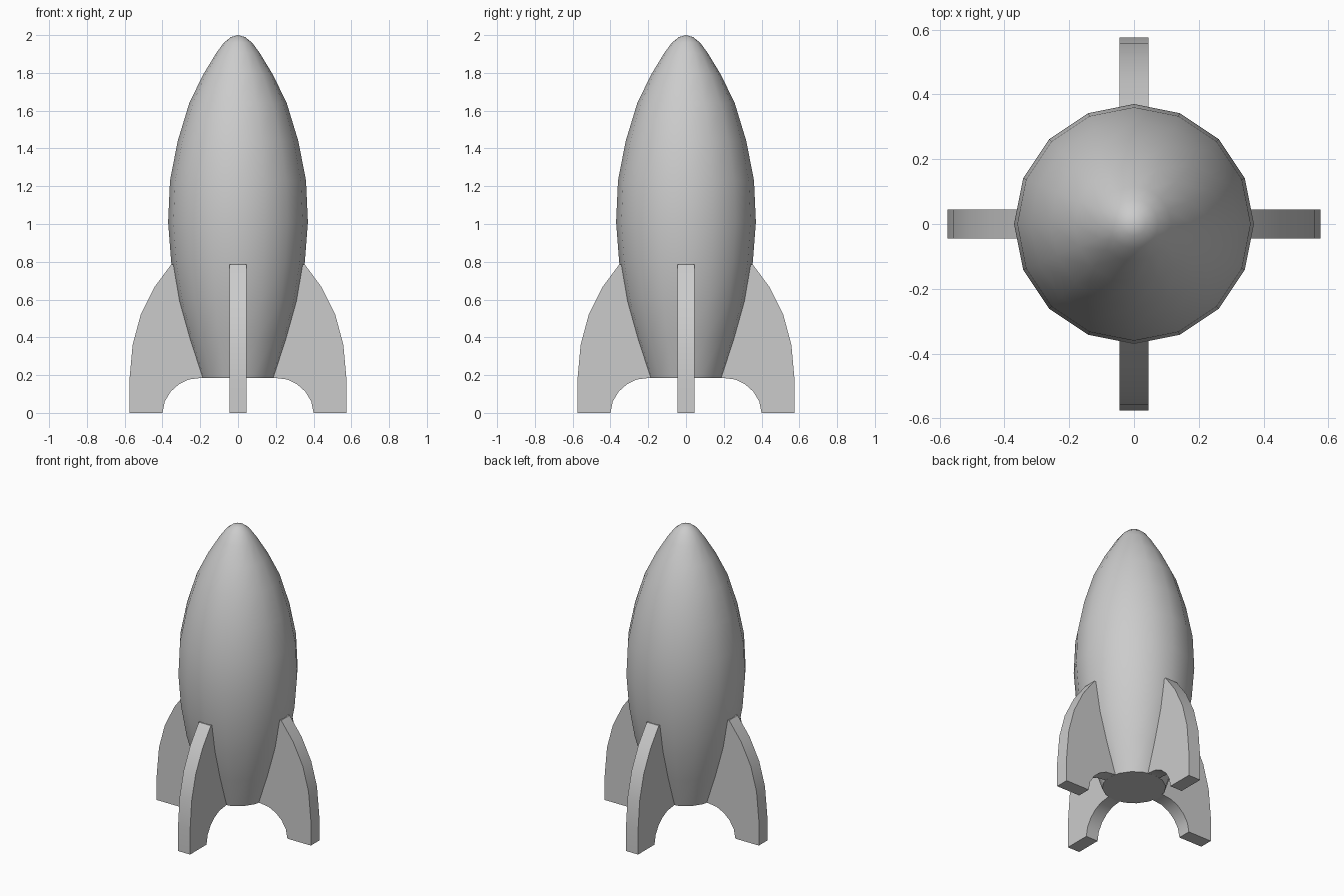
import bpy, bmesh, math
from mathutils import Matrix

if "Cube" in bpy.data.objects:
    bpy.data.objects.remove(bpy.data.objects["Cube"])


def finish(bm, name):
    bmesh.ops.recalc_face_normals(bm, faces=bm.faces[:])
    mesh = bpy.data.meshes.new(name)
    bm.to_mesh(mesh)
    bm.free()
    obj = bpy.data.objects.new(name, mesh)
    bpy.context.collection.objects.link(obj)
    bpy.ops.object.select_all(action='DESELECT')
    obj.select_set(True)
    bpy.context.view_layer.objects.active = obj
    bpy.ops.object.shade_smooth_by_angle(angle=math.radians(35))
    return obj


# Hull: 16-sided turned profile (radius, height), flat base and rounded nose
SIDES = 16
profile = [(0.195, 0.185), (0.262, 0.39), (0.318, 0.59), (0.354, 0.80),
           (0.37, 1.01), (0.36, 1.23), (0.319, 1.44), (0.258, 1.64),
           (0.185, 1.79), (0.115, 1.905), (0.075, 1.96), (0.037, 1.99)]
bm = bmesh.new()
rings = []
for r, z in profile:
    rings.append([bm.verts.new((r * math.cos(2 * math.pi * i / SIDES),
                                r * math.sin(2 * math.pi * i / SIDES), z))
                  for i in range(SIDES)])
for low, high in zip(rings, rings[1:]):
    for i in range(SIDES):
        j = (i + 1) % SIDES
        bm.faces.new((low[i], low[j], high[j], high[i]))
tip = bm.verts.new((0, 0, 2.0))
for i in range(SIDES):
    bm.faces.new((rings[-1][i], rings[-1][(i + 1) % SIDES], tip))
bm.faces.new(rings[0][::-1])
finish(bm, "hull")

# Fins: one curved outline, extruded and repeated round the hull
outline = [(0.335, 0.785), (0.354, 0.785), (0.443, 0.665), (0.515, 0.52),
           (0.558, 0.36), (0.575, 0.17), (0.575, 0.0), (0.40, 0.0),
           (0.388, 0.06), (0.357, 0.112), (0.312, 0.152), (0.26, 0.177),
           (0.195, 0.185), (0.175, 0.187)]
HALF = 0.045
for k, side in enumerate(("right", "back", "left", "front")):
    bm = bmesh.new()
    face = bm.faces.new([bm.verts.new((x, -HALF, z)) for x, z in outline])
    ext = bmesh.ops.extrude_face_region(bm, geom=[face])
    moved = [v for v in ext["geom"] if isinstance(v, bmesh.types.BMVert)]
    bmesh.ops.translate(bm, verts=moved, vec=(0, 2 * HALF, 0))
    # Restore the starting cap if the extrusion consumed it
    if not any(all(abs(v.co.y + HALF) < 1e-6 for v in f.verts) for f in bm.faces):
        loop = [e for e in bm.edges if e.is_boundary]
        bmesh.ops.contextual_create(bm, geom=loop)
    bm.transform(Matrix.Rotation(k * math.pi / 2, 4, 'Z'))
    finish(bm, side + "_fin")
